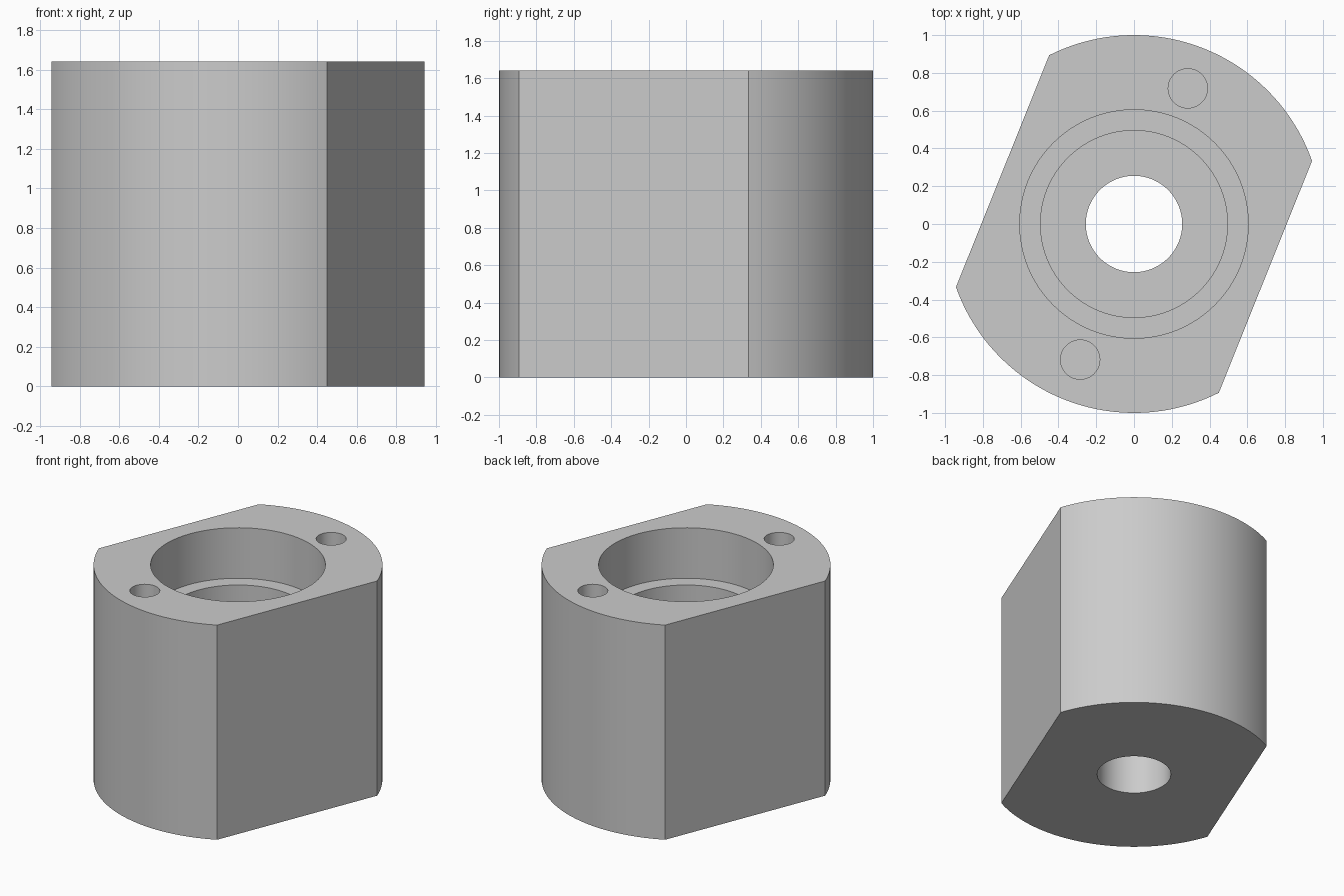
import bpy
import bmesh
from math import acos, cos, sin, pi, radians

HEIGHT = 1.64
FLAT_DISTANCE = 0.75
FLAT_ANGLE = radians(-21.9)
ARC_STEPS = 48

default = bpy.data.objects.get("Cube")
if default:
    bpy.data.objects.remove(default, do_unlink=True)

# Plain grey metal
metal = bpy.data.materials.new("grey_metal")
metal.use_nodes = True
metal.diffuse_color = (0.6, 0.6, 0.6, 1)
metal.node_tree.nodes["Principled BSDF"].inputs["Base Color"].default_value = metal.diffuse_color


def prism(name, outline, bottom, top):
    """Extrude a closed outline between two heights."""
    bm = bmesh.new()
    face = bm.faces.new([bm.verts.new((x, y, bottom)) for x, y in outline])
    result = bmesh.ops.extrude_face_region(bm, geom=[face])
    raised = [v for v in result["geom"] if isinstance(v, bmesh.types.BMVert)]
    bmesh.ops.translate(bm, vec=(0, 0, top - bottom), verts=raised)
    bmesh.ops.recalc_face_normals(bm, faces=bm.faces)
    mesh = bpy.data.meshes.new(name)
    bm.to_mesh(mesh)
    bm.free()
    obj = bpy.data.objects.new(name, mesh)
    bpy.context.collection.objects.link(obj)
    mesh.materials.append(metal)
    return obj


def arc(radius, start, end, steps, x=0, y=0):
    angles = [start + (end - start) * i / steps for i in range(steps + 1)]
    return [(x + radius * cos(a), y + radius * sin(a)) for a in angles]


def drill(body, radius, bottom, top, x=0, y=0, steps=96):
    """Cut a round hole into the body."""
    circle = arc(radius, 0, 2 * pi, steps, x, y)[:-1]
    cutter = prism("hole_cutter", circle, bottom, top)
    cutter.hide_render = True
    cut = body.modifiers.new("hole", "BOOLEAN")
    cut.operation = "DIFFERENCE"
    cut.solver = "EXACT"
    cut.object = cutter
    bpy.context.view_layer.objects.active = body
    bpy.ops.object.modifier_apply(modifier=cut.name)
    bpy.data.objects.remove(cutter, do_unlink=True)


# Round body with two parallel flats
half = acos(FLAT_DISTANCE)
outline = []
for turn in (0, pi):
    start = FLAT_ANGLE + half + turn
    outline += arc(1, start, start + pi - 2 * half, ARC_STEPS)
housing = prism("housing", outline, 0, HEIGHT)

# Stepped bore: through hole, deep bore, shallow seat
drill(housing, 0.255, -0.1, HEIGHT + 0.1)
drill(housing, 0.495, 0.6, HEIGHT + 0.1)
drill(housing, 0.605, HEIGHT - 0.386, HEIGHT + 0.1)

# Two blind screw holes in the top face
for side in (1, -1):
    drill(housing, 0.104, HEIGHT - 0.5, HEIGHT + 0.1, side * 0.285, side * 0.718, 48)

# Smooth the round walls, keep the edges crisp
bpy.ops.object.select_all(action="DESELECT")
housing.select_set(True)
bpy.context.view_layer.objects.active = housing
bpy.ops.object.shade_smooth_by_angle(angle=radians(30))
